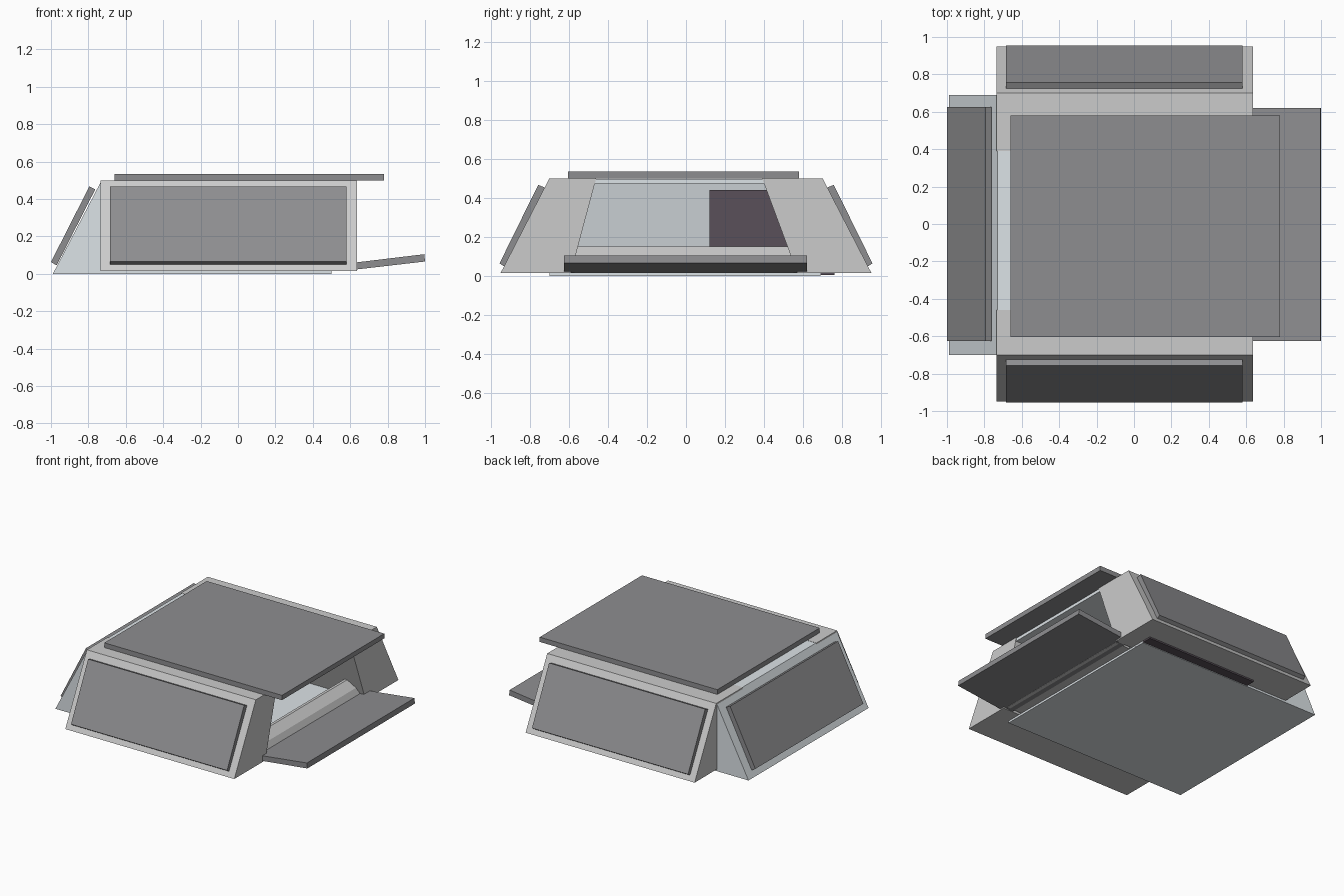
import bpy, bmesh

if "Cube" in bpy.data.objects:
    bpy.data.objects.remove(bpy.data.objects["Cube"])


def material(name, rgb):
    m = bpy.data.materials.new(name)
    m.diffuse_color = (*rgb, 1)
    m.use_nodes = True
    m.node_tree.nodes["Principled BSDF"].inputs["Base Color"].default_value = m.diffuse_color
    return m


FRAME = material("frame_grey", (0.62, 0.62, 0.61))
SHELL = material("shell_pale", (0.72, 0.77, 0.80))
PANEL = material("panel_grey", (0.27, 0.27, 0.28))
DARK = material("dark_interior", (0.10, 0.08, 0.10))


def prism(name, profile, axis, lo, hi, mat):
    """Extrude a (horizontal, z) profile along x or y, from lo to hi."""
    bm = bmesh.new()
    place = (lambda u, z, t: (t, u, z)) if axis == "x" else (lambda u, z, t: (u, t, z))
    a = [bm.verts.new(place(u, z, lo)) for u, z in profile]
    b = [bm.verts.new(place(u, z, hi)) for u, z in profile]
    n = len(profile)
    bm.faces.new(a)
    bm.faces.new(b[::-1])
    for i in range(n):
        bm.faces.new((a[i], b[i], b[(i + 1) % n], a[(i + 1) % n]))
    bmesh.ops.recalc_face_normals(bm, faces=bm.faces)
    me = bpy.data.meshes.new(name)
    bm.to_mesh(me)
    bm.free()
    ob = bpy.data.objects.new(name, me)
    ob.data.materials.append(mat)
    bpy.context.collection.objects.link(ob)
    return ob


def box(name, x, y, z, mat):
    return prism(name, [(x[0], z[0]), (x[1], z[0]), (x[1], z[1]), (x[0], z[1])], "y", *y, mat)


# leaning front and back walls with their cladding panels
for side, s, inner_top, inner_low in (("front", -1, 0.46, 0.59), ("back", 1, 0.39, 0.57)):
    wall = [(0.95, 0.015), (0.70, 0.50), (inner_top, 0.50), (inner_low, 0.015)]
    prism(side + "_wall", [(s * u, z) for u, z in wall], "x", -0.735, 0.635, FRAME)
    clad = [(0.925, 0.045), (0.955, 0.065), (0.757, 0.467), (0.72, 0.452)]
    prism(side + "_panel", [(s * u, z) for u, z in clad], "x", -0.685, 0.58, PANEL)

# leaning left wall and panel
prism("left_wall", [(-0.99, 0.0), (-0.73, 0.498), (-0.62, 0.498), (-0.72, 0.0)],
      "y", -0.70, 0.69, SHELL)
prism("left_panel", [(-0.97, 0.045), (-1.0, 0.063), (-0.795, 0.467), (-0.763, 0.452)],
      "y", -0.625, 0.625, PANEL)

# floor and roof
box("floor", (-0.98, 0.50), (-0.70, 0.69), (0.0, 0.015), SHELL)
box("roof_sheet", (-0.70, 0.63), (-0.69, 0.68), (0.475, 0.497), SHELL)
box("roof_panel", (-0.66, 0.78), (-0.605, 0.58), (0.50, 0.535), PANEL)

# open right side: sill and lowered ramp
prism("door_sill", [(0.50, 0.015), (0.62, 0.02), (0.58, 0.10), (0.52, 0.15), (0.50, 0.15)],
      "y", -0.57, 0.55, FRAME)
prism("ramp", [(0.56, 0.015), (1.0, 0.066), (0.996, 0.105), (0.556, 0.052)],
      "y", -0.625, 0.62, PANEL)

# dark partition and floor channel inside
prism("partition", [(0.12, 0.01), (0.72, 0.01), (0.66, 0.44), (0.12, 0.44)], "x", -0.06, -0.02, DARK)
box("floor_channel", (-0.40, 0.50), (0.60, 0.76), (0.004, 0.02), DARK)
